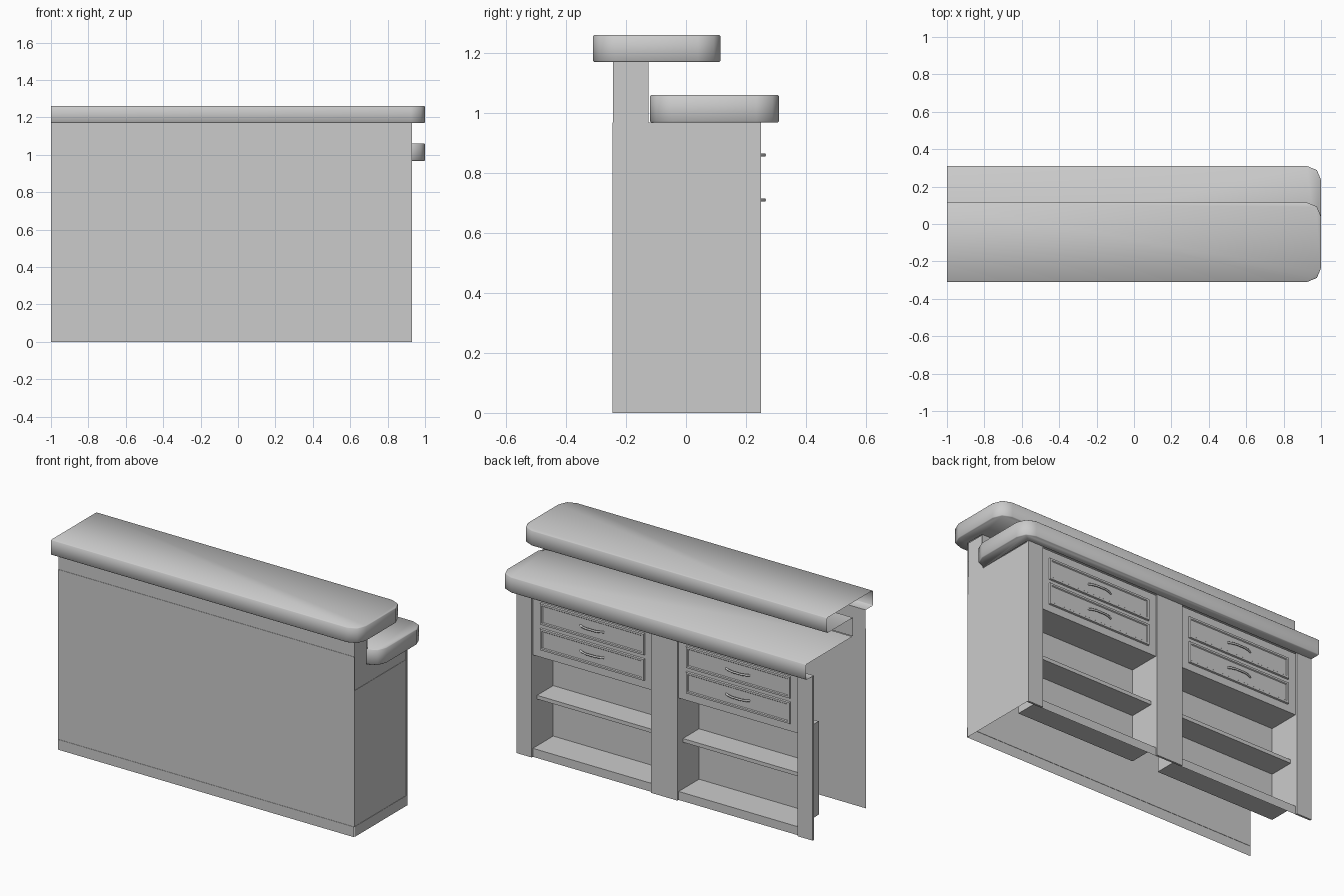
import bpy, bmesh
from math import sin, cos, pi

if "Cube" in bpy.data.objects:
    bpy.data.objects.remove(bpy.data.objects["Cube"])

L, R = -1.0, 0.93          # open left end, cabinet right end
FRONT, WALL_B, BACK = -0.243, -0.125, 0.25


def finish(name, bm, flip=False):
    bmesh.ops.recalc_face_normals(bm, faces=bm.faces)
    if flip:
        bmesh.ops.reverse_faces(bm, faces=bm.faces)
    me = bpy.data.meshes.new(name)
    bm.to_mesh(me)
    bm.free()
    ob = bpy.data.objects.new(name, me)
    bpy.context.collection.objects.link(ob)
    return ob


def box(name, x0, x1, y0, y1, z0, z1, open_back=False):
    bm = bmesh.new()
    bmesh.ops.create_cube(bm, size=1)
    for v in bm.verts:
        v.co = ((x0 + x1) / 2 + v.co.x * (x1 - x0),
                (y0 + y1) / 2 + v.co.y * (y1 - y0),
                (z0 + z1) / 2 + v.co.z * (z1 - z0))
    if open_back:
        bm.normal_update()
        bmesh.ops.delete(bm, geom=[f for f in bm.faces if f.normal.y > 0.9], context='FACES_ONLY')
    return finish(name, bm, open_back)


def strip(bm, a, b):
    """Join two equally long point rows with quads."""
    va, vb = [bm.verts.new(p) for p in a], [bm.verts.new(p) for p in b]
    for i in range(len(a) - 1):
        bm.faces.new((va[i], va[i + 1], vb[i + 1], vb[i]))


def sheet(name, a, b, outward):
    """Single-sided panel facing the given direction."""
    bm = bmesh.new()
    strip(bm, a, b)
    bm.normal_update()
    big = max(bm.faces, key=lambda f: f.calc_area())
    if sum(n * o for n, o in zip(big.normal, outward)) < 0:
        bmesh.ops.reverse_faces(bm, faces=bm.faces)
    me = bpy.data.meshes.new(name)
    bm.to_mesh(me)
    bm.free()
    bpy.context.collection.objects.link(bpy.data.objects.new(name, me))


def counter(name, y0, y1, z0, z1, x_start, cavity):
    """Hollow counter slab: rounded right corners, open left end, hole over the cabinet."""
    r, e = 0.075, 0.004

    def outline(i):
        pts = [(x_start, y0 + i)]
        for cy, a0 in ((y0 + r, -pi / 2), (y1 - r, 0)):
            for k in range(3):
                a = a0 + k * pi / 4
                pts.append((1 - r + (r - i) * cos(a), cy + (r - i) * sin(a)))
        return pts + [(L, y1 - i)]

    bm = bmesh.new()
    rings = [[bm.verts.new((x, y, z)) for x, y in outline(i)]
             for i, z in ((e, z0), (0, z0 + e), (0, z1 - e), (e, z1))]
    for a, b in zip(rings, rings[1:]):
        for i in range(len(a) - 1):
            bm.faces.new((a[i], a[i + 1], b[i + 1], b[i]))
    # top surface, then the underside around the cabinet
    extra = [bm.verts.new((L, y0, z1))] if x_start > L else []
    bm.faces.new(rings[-1] + extra)
    bm.faces.new(rings[0] + [bm.verts.new((x, y, z0)) for x, y in cavity])
    ob = finish(name, bm)
    bpy.context.view_layer.objects.active = ob
    ob.select_set(True)
    bpy.ops.object.shade_smooth_by_angle(angle=0.9)
    ob.select_set(False)


# counters
counter("upper_counter", -0.31, 0.115, 1.17, 1.26, L,
        [(L, WALL_B), (R, WALL_B), (R, FRONT), (L, FRONT)])
counter("lower_counter", -0.12, 0.31, 0.968, 1.06, 0.90,
        [(L, BACK), (R, BACK), (R, -0.12)])

# outer panels with slightly stepped skirting and top bands
prof = [(-0.247, 0), (-0.247, 0.06), (-0.245, 0.06), (-0.245, 1.06), (FRONT, 1.06), (FRONT, 1.17)]
sheet("front_panel", [(L, y, z) for y, z in prof], [(R, y, z) for y, z in prof], (0, -1, 0))
prof = [(R, 0), (R, 0.06), (R - .002, 0.06), (R - .002, 0.86), (R - .004, 0.86), (R - .004, 1.17)]
cut = prof[:-1] + [(R - .004, 0.968)]
sheet("side_panel", [(x, -0.245, z) for x, z in cut], [(x, 0.24, z) for x, z in cut], (1, 0, 0))
sheet("wall_end", [(R - .004, FRONT, 0.968), (R - .004, FRONT, 1.17)],
      [(R - .004, WALL_B, 0.968), (R - .004, WALL_B, 1.17)], (1, 0, 0))
sheet("wall_back", [(L, WALL_B, 1.06), (L, WALL_B, 1.17)],
      [(R, WALL_B, 1.06), (R, WALL_B, 1.17)], (0, 1, 0))

# upright stiles on the working side
for i, (x0, x1) in enumerate(((0.83, R), (-0.12, 0.052), (L, -0.90))):
    box(f"stile_{i + 1}", x0, x1, 0.238, BACK, 0, 0.968)


def drawer_front(name, x0, x1, z0, z1):
    """Raised front with a bevelled border and a sunk field."""
    bm = bmesh.new()
    rings = []
    for i, y in ((0, 0.238), (0.003, 0.248), (0.014, 0.248), (0.018, 0.243)):
        rings.append([bm.verts.new(p) for p in ((x0 + i, y, z0 + i), (x1 - i, y, z0 + i),
                                                (x1 - i, y, z1 - i), (x0 + i, y, z1 - i))])
    for a, b in zip(rings, rings[1:]):
        for k in range(4):
            bm.faces.new((a[k], a[(k + 1) % 4], b[(k + 1) % 4], b[k]))
    bm.faces.new(rings[-1])
    ob = finish(name, bm)
    ob.data.update()
    if ob.data.polygons[-1].normal.y < 0:
        ob.data.flip_normals()


def handle(name, x, z):
    """Bowed pull swept along a short arc."""
    cu = bpy.data.curves.new(name, 'CURVE')
    cu.dimensions = '3D'
    cu.bevel_depth, cu.bevel_resolution, cu.use_fill_caps = 0.006, 1, True
    sp = cu.splines.new('POLY')
    pts = [(-0.078, 0.243), (-0.06, 0.253), (-0.03, 0.261), (0.03, 0.261), (0.06, 0.253), (0.078, 0.243)]
    sp.points.add(len(pts) - 1)
    for p, (dx, y) in zip(sp.points, pts):
        p.co = (x + dx, y, z, 1)
    bpy.context.collection.objects.link(bpy.data.objects.new(name, cu))


# two bays: drawers above, open niche with a shelf below
for n, (x0, x1) in enumerate(((0.052, 0.83), (-0.90, -0.12)), 1):
    c = (x0 + x1) / 2
    for part, z0, z1 in (("drawer_panel", 0.60, 0.968), ("bottom_rail", 0, 0.05)):
        sheet(f"{part}_{n}", [(x0, 0.239, z0), (x0, 0.239, z1)],
              [(x1, 0.239, z0), (x1, 0.239, z1)], (0, 1, 0))
    box(f"niche_{n}", x0, x1, 0.05, 0.239, 0.05, 0.60, open_back=True)
    box(f"shelf_{n}", x0, x1, 0.05, 0.20, 0.325, 0.347)
    for k, z in enumerate((0.86, 0.71), 1):
        drawer_front(f"drawer_front_{n}_{k}", c - 0.34, c + 0.34, z - 0.067, z + 0.063)
        handle(f"handle_{n}_{k}", c, z)
